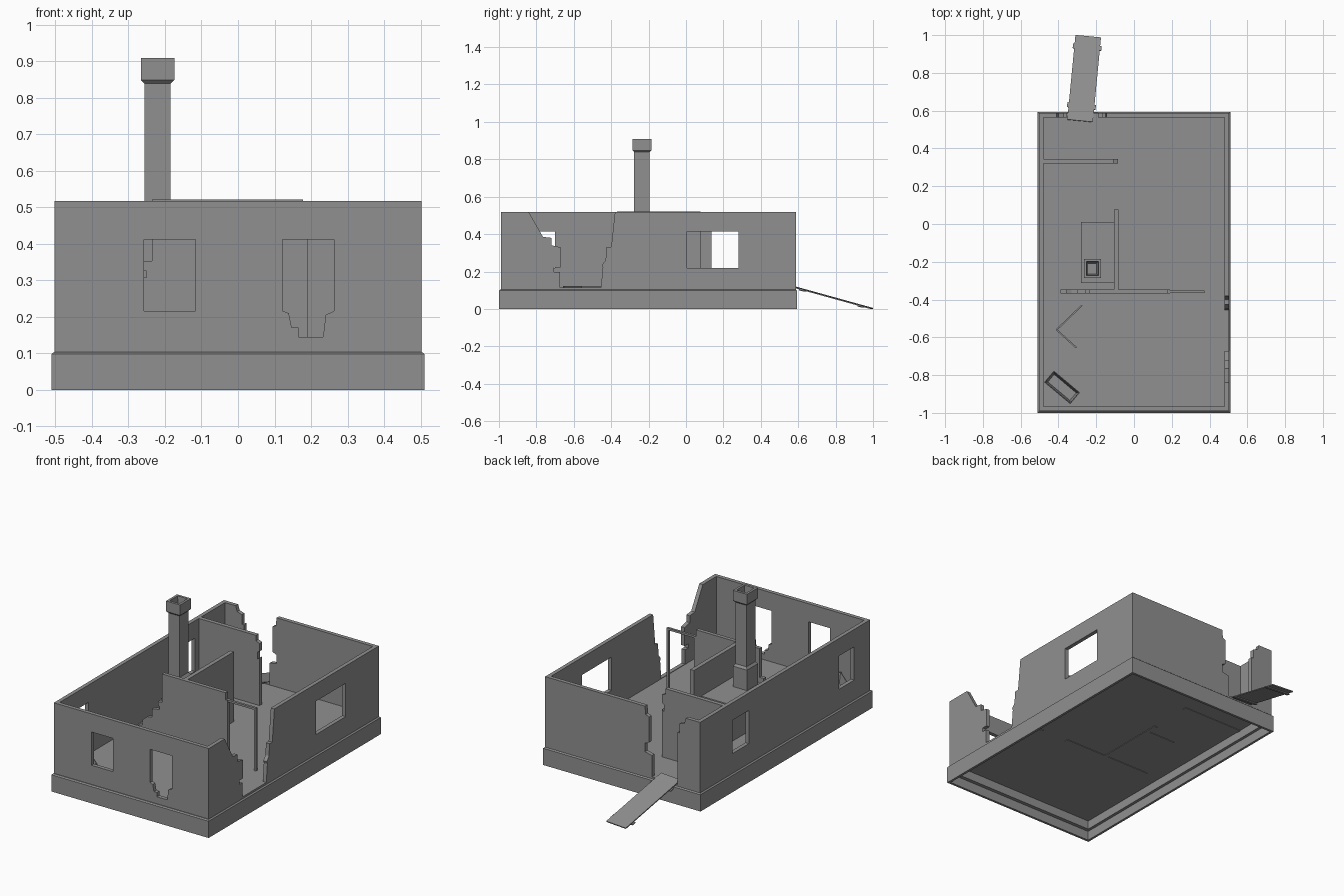
import bpy
import bmesh
from math import atan2, radians
from mathutils import Matrix, Vector

old = bpy.data.objects.get("Cube")
if old:
    bpy.data.objects.remove(old, do_unlink=True)

GREY = (0.28, 0.28, 0.28, 1.0)
material = bpy.data.materials.new("plain grey")
material.use_nodes = True
material.diffuse_color = GREY
material.node_tree.nodes["Principled BSDF"].inputs["Base Color"].default_value = GREY

# Local drawing planes: x/z for front-facing walls, y/z for side walls
FRONT = Matrix(((1, 0, 0), (0, 0, -1), (0, 1, 0))).to_4x4()
SIDE = Matrix(((0, 0, 1), (1, 0, 0), (0, 1, 0))).to_4x4()
TOP, SILL, FLOOR = 0.517, 0.115, 0.112
UNDER, INNER_BOTTOM, BOTTOM = 0.106, 0.103, 0.055
FRONT_Y, BACK_Y, HALF_X, THICK = -0.988, 0.587, 0.502, 0.023


def finish(name, bm):
    bmesh.ops.recalc_face_normals(bm, faces=bm.faces[:])
    mesh = bpy.data.meshes.new(name)
    bm.to_mesh(mesh)
    bm.free()
    mesh.materials.append(material)
    obj = bpy.data.objects.new(name, mesh)
    bpy.context.collection.objects.link(obj)
    return obj


def box(name, low, high, matrix=Matrix()):
    low, high = Vector(low), Vector(high)
    bm = bmesh.new()
    place = Matrix.Translation((low + high) / 2) @ Matrix.Diagonal((high - low).to_4d())
    place[3][3] = 1
    bmesh.ops.create_cube(bm, size=1, matrix=matrix @ place)
    return finish(name, bm)


def slab(name, loops, thickness, plane, location):
    """Upright slab from an outline followed by window outlines."""
    curve = bpy.data.curves.new(name + " outline", 'CURVE')
    curve.dimensions = '2D'
    curve.fill_mode = 'BOTH'
    curve.extrude = thickness / 2
    for loop in loops:
        spline = curve.splines.new('POLY')
        spline.points.add(len(loop) - 1)
        for point, (u, v) in zip(spline.points, loop):
            point.co = (u, v, 0, 1)
        spline.use_cyclic_u = True
        spline.use_smooth = False
    helper = bpy.data.objects.new(name + " helper", curve)
    bpy.context.collection.objects.link(helper)
    bpy.context.view_layer.update()
    graph = bpy.context.evaluated_depsgraph_get()
    mesh = bpy.data.meshes.new_from_object(helper.evaluated_get(graph))
    bpy.data.objects.remove(helper, do_unlink=True)
    bm = bmesh.new()
    bm.from_mesh(mesh)
    bpy.data.meshes.remove(mesh)
    bmesh.ops.remove_doubles(bm, verts=bm.verts[:], dist=0.0001)
    bm.transform(Matrix.Translation(location) @ plane)
    for face in bm.faces:
        face.smooth = False
    return finish(name, bm)


def square_lathe(name, profile, half_x, half_y, location, turn=0, closed=False):
    """Sweep an (offset, height) profile around a rectangle."""
    bm = bmesh.new()
    rings = [[bm.verts.new((sx * (half_x + o), sy * (half_y + o), z))
              for sx, sy in ((-1, -1), (1, -1), (1, 1), (-1, 1))] for o, z in profile]
    pairs = list(zip(rings, rings[1:]))
    if closed:
        pairs.append((rings[-1], rings[0]))
    else:
        bm.faces.new(rings[0])
        bm.faces.new(rings[-1])
    for a, b in pairs:
        for i in range(4):
            j = (i + 1) % 4
            bm.faces.new((a[i], a[j], b[j], b[i]))
    bm.transform(Matrix.Translation(location) @ Matrix.Rotation(turn, 4, 'Z'))
    return finish(name, bm)


def rect(u0, u1, v0, v1):
    return [(u0, v0), (u1, v0), (u1, v1), (u0, v1)]


# Thin foundation skirt with a chamfered top, and the floor between the walls
inner_x = HALF_X - THICK
square_lathe("foundation_skirt",
             [(0, 0), (0, .098), (-.007, .104), (-.014, .104), (-.014, 0)],
             .51, .797, (0, -.203, 0), closed=True)
box("floor", (-inner_x, FRONT_Y + THICK, UNDER), (inner_x, BACK_Y - THICK, FLOOR))

# Front wall: one square window, one with a broken sill
broken_window = [(.122, .411), (.122, .216), (.139, .21), (.147, .17), (.166, .17),
                 (.166, .145), (.233, .145), (.24, .205), (.263, .216), (.263, .411)]
slab("front_wall", [rect(-inner_x, inner_x, BOTTOM, TOP),
                    rect(-.258, -.117, .216, .411), broken_window],
     THICK, FRONT, (0, FRONT_Y + THICK / 2, 0))

# Back wall: ragged opening where the ramp enters
back_outline = [
    (-inner_x, BOTTOM), (inner_x, BOTTOM), (inner_x, TOP),
    (-.145, TOP), (-.15, .47), (-.17, .46), (-.17, .31), (-.145, .3), (-.145, .25),
    (-.19, .24), (-.19, SILL), (-.355, SILL), (-.355, .42), (-.37, .42),
    (-.37, .475), (-.4, .485), (-.41, TOP), (-inner_x, TOP)]
slab("back_wall", [back_outline], THICK, FRONT, (0, BACK_Y - THICK / 2, 0))

# Left wall: collapsed stretch and a wide window
left_outline = [
    (FRONT_Y, BOTTOM), (BACK_Y, BOTTOM), (BACK_Y, TOP), (-.38, TOP),
    (-.4, .33), (-.425, .33), (-.43, .26), (-.45, .235), (-.445, .22), (-.455, SILL),
    (-.675, SILL), (-.675, .198), (-.705, .198), (-.705, .222), (-.672, .222),
    (-.672, .33), (-.72, .34), (-.72, .38), (-.765, .385), (-.84, TOP), (FRONT_Y, TOP)]
slab("left_wall", [left_outline, rect(.005, .28, .22, .415)],
     THICK, SIDE, (HALF_X - THICK / 2, 0, 0))

# Right wall: two narrow windows
slab("right_wall", [rect(FRONT_Y, BACK_Y, BOTTOM, TOP),
                    rect(-.84, -.7, .22, .415), rect(.135, .285, .22, .415)],
     THICK, SIDE, (THICK / 2 - HALF_X, 0, 0))

# Cross partition, crumbled at its outer end, with the door frame beside it
slab("cross_partition", [[
    (-.39, INNER_BOTTOM), (.19, INNER_BOTTOM), (.19, .48), (.178, .48),
    (.178, .521), (-.235, .521), (-.235, .353),
    (-.26, .353), (-.26, .328), (-.25, .325), (-.25, .308), (-.3, .3), (-.3, .25),
    (-.33, .245), (-.36, .22), (-.36, .19), (-.39, .18)]],
    .022, FRONT, (0, -.358, 0))
box("door_lintel", (.19, -.365, .468), (.372, -.351, .48))
box("door_post", (.36, -.365, INNER_BOTTOM), (.372, -.351, .468))

# Partition running back beside the chimney
box("long_partition", (-.106, -.347, INNER_BOTTOM), (-.082, .078, .521))

# Rear partition with a chipped end
slab("rear_partition", [[
    (-inner_x, INNER_BOTTOM), (-.085, INNER_BOTTOM), (-.085, .39), (-.1, .38),
    (-.1, .42), (-.085, .43), (-.085, .475), (-.108, .485), (-.108, TOP),
    (-inner_x, TOP)]],
    .024, FRONT, (0, .333, 0))

# Chimney: hearth block, footing, stack and flared hollow cap
box("hearth", (-.28, -.312, INNER_BOTTOM), (-.106, .01, .345))
square_lathe("chimney",
             [(.01, .33), (.01, .465), (0, .478), (0, .838), (.01, .848),
              (.01, .909), (-.004, .909), (-.013, .78)],
             .0355, .041, (-.22, -.236, 0))

# Low open crate in the corner, set at an angle, with sloping inner sides
square_lathe("open_crate",
             [(0, FLOOR), (0, .18), (-.004, .18), (-.014, FLOOR + .01)],
             .09, .04, (-.381, -.865, 0), turn=radians(-40))

# Two fallen laths on the floor
for name, a, b in (("lath_long", (-.275, -.43), (-.41, -.56)),
                   ("lath_short", (-.41, -.56), (-.305, -.655))):
    start, step = Vector(a), Vector(b) - Vector(a)
    matrix = (Matrix.Translation((start.x, start.y, FLOOR))
              @ Matrix.Rotation(atan2(step.y, step.x), 4, 'Z'))
    box(name, (0, -.004, 0), (step.length, .004, .01), matrix)

# Ramp board with cleats under it
ramp = (Matrix.Translation((-.264, .77, .064)) @ Matrix.Rotation(radians(-5.5), 4, 'Z')
        @ Matrix.Rotation(radians(-15.4), 4, 'X'))
box("ramp_board", (-.068, -.233, -.003), (.068, .233, .003), ramp)
for name, y in (("cleat_upper", -.15), ("cleat_lower", .175)):
    box(name, (-.076, y - .013, -.008), (.076, y + .013, -.003), ramp)
